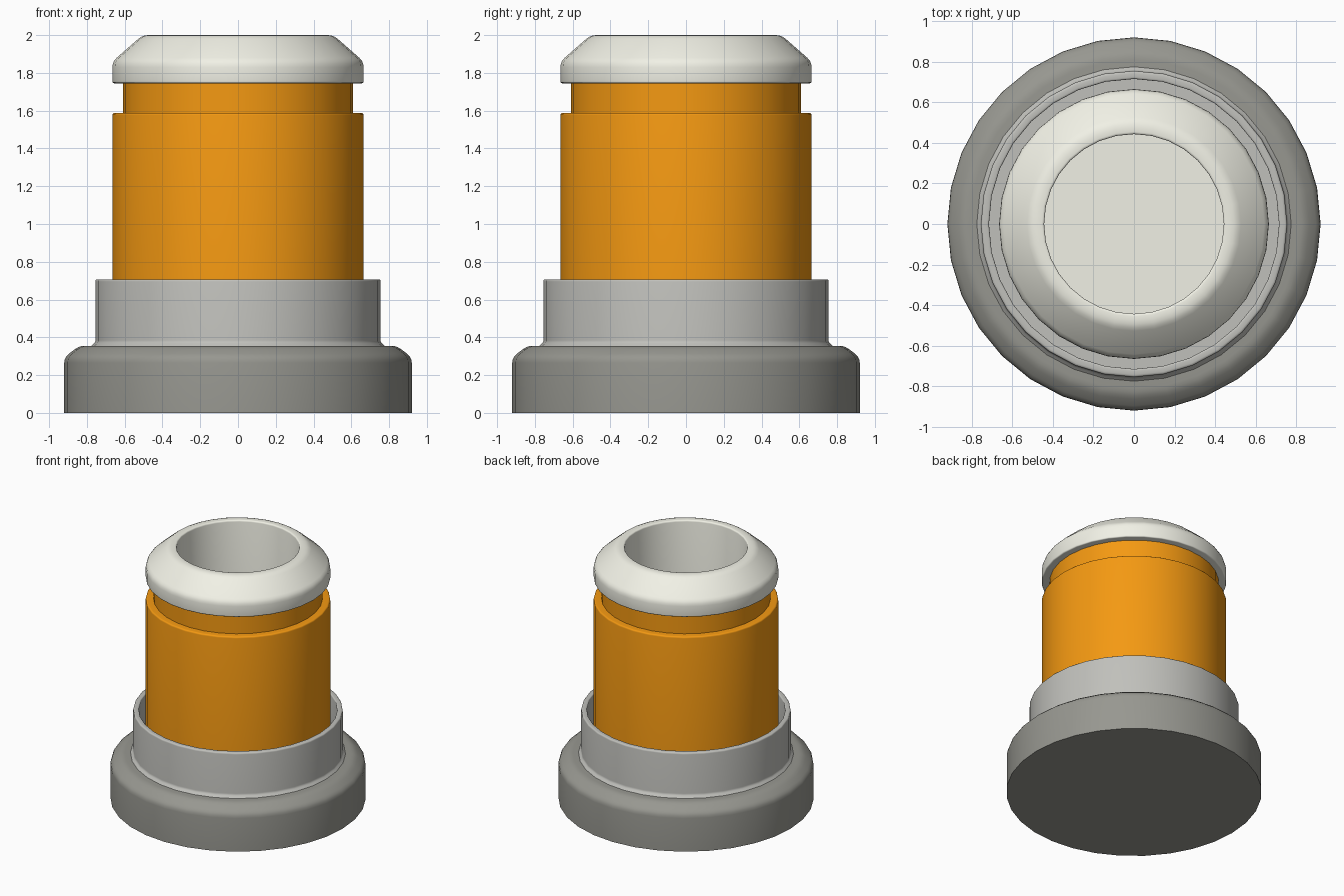
import bpy, bmesh
from math import cos, sin, pi, radians
from mathutils import Vector

if "Cube" in bpy.data.objects:
    bpy.data.objects.remove(bpy.data.objects["Cube"])

SIDES = 32


def rounded(points, steps=3):
    """Turn (radius, z, corner rounding) points into a profile with soft corners."""
    out = []
    for i, (r, z, b) in enumerate(points):
        p = Vector((r, z))
        if b == 0 or i in (0, len(points) - 1):
            out.append(p)
            continue
        a = p + (Vector(points[i - 1][:2]) - p).normalized() * b
        c = p + (Vector(points[i + 1][:2]) - p).normalized() * b
        for k in range(steps + 1):
            t = k / steps
            out.append(a * (1 - t) ** 2 + p * 2 * t * (1 - t) + c * t * t)
    return out


def lathe(name, points, color):
    """Spin a profile, running from axis to axis, around z."""
    bm = bmesh.new()
    rings = []
    for r, z in rounded(points):
        if r < 1e-6:
            rings.append([bm.verts.new((0, 0, z))])
        else:
            rings.append([bm.verts.new((r * cos(2 * pi * i / SIDES),
                                        r * sin(2 * pi * i / SIDES), z))
                          for i in range(SIDES)])
    for lo, hi in zip(rings, rings[1:]):
        for i in range(SIDES):
            j = (i + 1) % SIDES
            if len(lo) == 1:
                bm.faces.new((lo[0], hi[j], hi[i]))
            elif len(hi) == 1:
                bm.faces.new((lo[i], lo[j], hi[0]))
            else:
                bm.faces.new((lo[i], lo[j], hi[j], hi[i]))
    bmesh.ops.recalc_face_normals(bm, faces=bm.faces)
    mesh = bpy.data.meshes.new(name)
    bm.to_mesh(mesh)
    bm.free()
    obj = bpy.data.objects.new(name, mesh)
    bpy.context.collection.objects.link(obj)
    mat = bpy.data.materials.new(name + "_color")
    mat.diffuse_color = (*color, 1)
    mat.use_nodes = True
    mat.node_tree.nodes["Principled BSDF"].inputs["Base Color"].default_value = mat.diffuse_color
    mesh.materials.append(mat)
    bpy.ops.object.select_all(action='DESELECT')
    obj.select_set(True)
    bpy.context.view_layer.objects.active = obj
    bpy.ops.object.shade_smooth_by_angle(angle=radians(35))
    return obj


# Wide foot with a softened shoulder
lathe("base", [(0, 0, 0), (0.92, 0, 0), (0.92, 0.295, 0.03),
               (0.84, 0.355, 0.03), (0.74, 0.355, 0), (0, 0.355, 0)],
      (0.31, 0.31, 0.28))

# Thin-walled collar, with a small flare where it meets the foot
lathe("collar", [(0, 0.345, 0), (0.775, 0.345, 0), (0.775, 0.355, 0),
                 (0.755, 0.375, 0.01), (0.755, 0.707, 0.012),
                 (0.715, 0.707, 0.01), (0.715, 0.40, 0), (0, 0.40, 0)],
      (0.53, 0.53, 0.50))

# Orange sleeve and narrower neck, open at the top around the liner
lathe("body", [(0, 0.39, 0), (0.665, 0.39, 0), (0.665, 1.588, 0.012),
               (0.61, 1.588, 0), (0.61, 1.76, 0), (0.46, 1.76, 0),
               (0.46, 0.70, 0), (0, 0.70, 0)],
      (0.91, 0.32, 0.006))

# Pale sloped cap with its deep round opening
lathe("cap_and_liner", [(0, 0.72, 0), (0.45, 0.72, 0), (0.45, 1.745, 0),
                        (0.665, 1.745, 0.01), (0.665, 1.86, 0.03),
                        (0.505, 2.0, 0.03), (0.443, 2.0, 0.012),
                        (0.443, 0.75, 0), (0, 0.75, 0)],
      (0.88, 0.88, 0.79))
